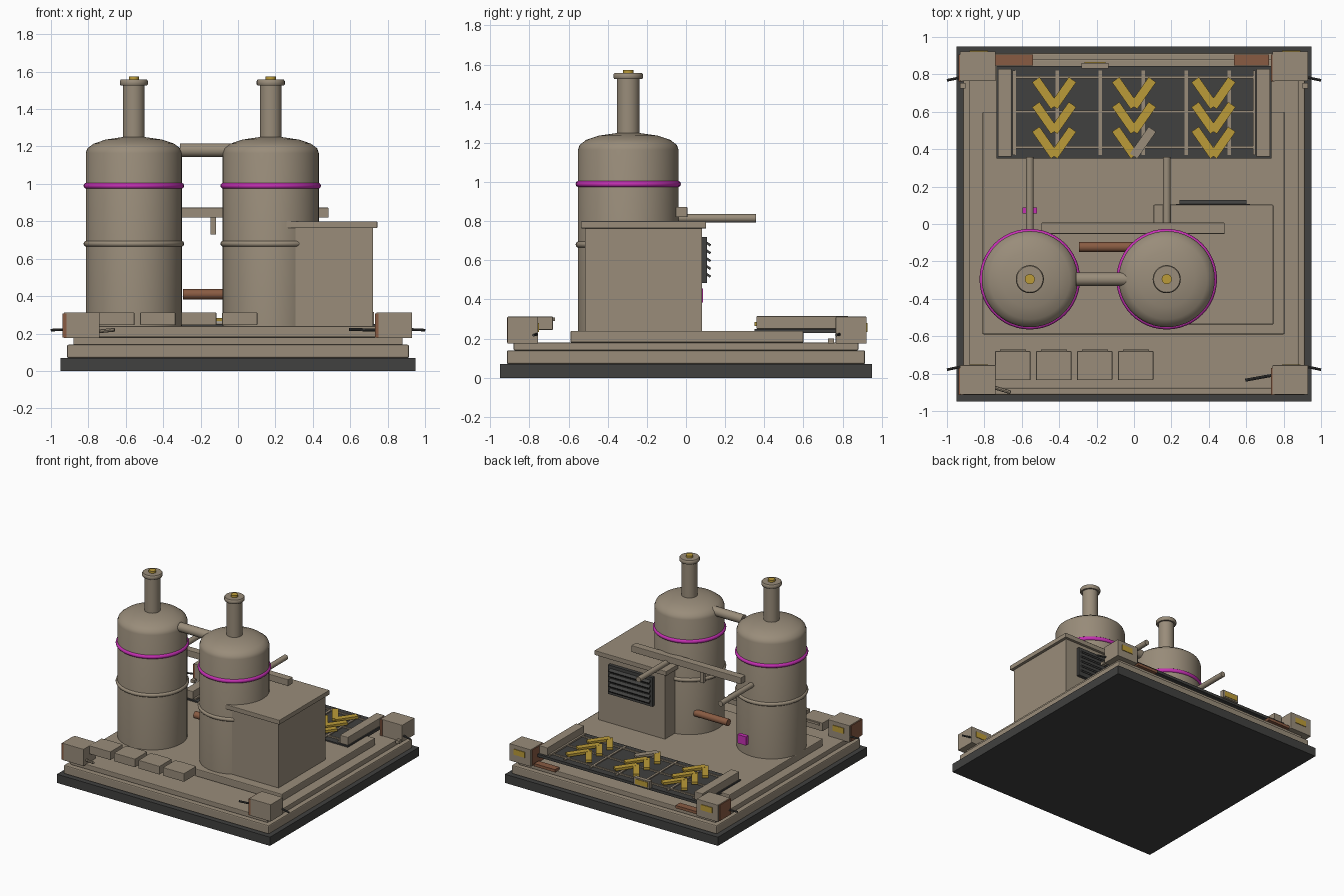
import bpy, bmesh, math
from mathutils import Vector

if "Cube" in bpy.data.objects:
    bpy.data.objects.remove(bpy.data.objects["Cube"], do_unlink=True)


def material(name, color):
    m = bpy.data.materials.new(name)
    m.use_nodes = True
    m.diffuse_color = (*color, 1)
    m.node_tree.nodes["Principled BSDF"].inputs["Base Color"].default_value = (*color, 1)
    return m


TAUPE = material("taupe paint", (0.32, 0.265, 0.195))
DARK = material("dark grey metal", (0.052, 0.052, 0.05))
GOLD = material("hazard yellow", (0.50, 0.33, 0.04))
MAGENTA = material("magenta trim", (0.56, 0.03, 0.45))
RUST = material("rusty brown", (0.25, 0.105, 0.055))


def finish(name, bm, mat, smooth=False, bevel=0):
    mesh = bpy.data.meshes.new(name)
    bmesh.ops.recalc_face_normals(bm, faces=bm.faces)
    bm.to_mesh(mesh)
    bm.free()
    mesh.materials.append(mat)
    ob = bpy.data.objects.new(name, mesh)
    bpy.context.collection.objects.link(ob)
    if bevel:
        mod = ob.modifiers.new("soft_edges", "BEVEL")
        mod.width, mod.segments = bevel, 2
    if smooth:
        bpy.ops.object.select_all(action="DESELECT")
        ob.select_set(True)
        bpy.context.view_layer.objects.active = ob
        bpy.ops.object.shade_smooth_by_angle(angle=math.radians(40))
    return ob


def box(name, x, y, z, mat=TAUPE, bevel=0):
    """Box from its (low, high) extents on each axis."""
    bm = bmesh.new()
    bmesh.ops.create_cube(bm, size=1)
    for v in bm.verts:
        v.co = [(a + b) / 2 + c * (b - a) for (a, b), c in zip((x, y, z), v.co)]
    return finish(name, bm, mat, bevel=bevel)


def rod(name, a, b, r, mat=TAUPE, sides=20):
    a, b = Vector(a), Vector(b)
    bm = bmesh.new()
    bmesh.ops.create_cone(bm, cap_ends=True, segments=sides, radius1=r, radius2=r, depth=(b - a).length)
    ob = finish(name, bm, mat, smooth=True)
    ob.location = (a + b) / 2
    ob.rotation_euler = (b - a).to_track_quat("Z", "Y").to_euler()
    return ob


def lathe(name, x, y, profile, mat=TAUPE, closed=False):
    """Spin an (r, z) profile about a vertical axis."""
    bm = bmesh.new()
    vs = [bm.verts.new((r, 0, z)) for r, z in profile]
    es = [bm.edges.new(p) for p in zip(vs, vs[1:])]
    if closed:
        es.append(bm.edges.new((vs[-1], vs[0])))
    bmesh.ops.spin(bm, geom=vs + es, cent=(0, 0, 0), axis=(0, 0, 1), angle=math.tau, steps=48)
    bmesh.ops.remove_doubles(bm, verts=bm.verts, dist=0.0005)
    ob = finish(name, bm, mat, smooth=True)
    ob.location = (x, y, 0)
    return ob


def hoop(name, x, y, z, mat):
    ring = [math.tau * i / 10 for i in range(10)]
    lathe(name, x, y, [(0.254 + 0.015 * math.cos(t), z + 0.016 * math.sin(t)) for t in ring], mat, True)


# Stepped foundation
box("base_plate", (-0.95, 0.95), (-0.95, 0.95), (0, 0.07), DARK)
box("lower_step", (-0.915, 0.915), (-0.915, 0.915), (0.07, 0.14), bevel=0.008)
box("upper_step", (-0.88, 0.88), (-0.88, 0.88), (0.14, 0.18), bevel=0.005)
box("floor_slab", (-0.81, 0.805), (-0.59, 0.6), (0.18, 0.24), bevel=0.006)

# Twin tanks with stacks, hoops and outlet pipes
TANK_Y = -0.295
for side, x in (("right", -0.557), ("left", 0.175)):
    lathe(side + "_tank", x, TANK_Y, [(0, 0.2), (0.257, 0.2), (0.257, 1.165), (0.248, 1.19),
                                      (0.215, 1.215), (0.15, 1.237), (0.06, 1.25), (0, 1.25)])
    rod(side + "_stack", (x, TANK_Y, 1.2), (x, TANK_Y, 1.54), 0.058, sides=32)
    lathe(side + "_stack_cap", x, TANK_Y, [(0, 1.525), (0.07, 1.525), (0.075, 1.532),
                                           (0.075, 1.55), (0.07, 1.557), (0, 1.557)])
    rod(side + "_stack_plug", (x, TANK_Y, 1.55), (x, TANK_Y, 1.573), 0.027, GOLD)
    hoop(side + "_upper_hoop", x, TANK_Y, 0.99, MAGENTA)
    hoop(side + "_lower_hoop", x, TANK_Y, 0.68, TAUPE)
    rod(side + "_outlet_pipe", (x, -0.06, 0.815), (x, 0.358, 0.815), 0.021)
rod("upper_link_pipe", (-0.31, TANK_Y, 1.18), (-0.02, TANK_Y, 1.18), 0.036)
rod("rusty_link_pipe", (-0.295, -0.123, 0.41), (0, -0.123, 0.41), 0.027, RUST)
box("pipe_beam", (-0.495, 0.485), (-0.053, 0.007), (0.82, 0.873), bevel=0.004)
box("beam_drop", (-0.147, -0.117), (-0.04, -0.01), (0.73, 0.825))
box("valve_box", (-0.597, -0.519), (0.055, 0.088), (0.385, 0.455), MAGENTA)

# Machine house with louvred vent
box("house_walls", (0.13, 0.722), (-0.515, 0.082), (0.22, 0.77))
box("house_roof", (0.105, 0.745), (-0.537, 0.103), (0.763, 0.80), bevel=0.004)
box("vent_back", (0.225, 0.62), (0.08, 0.108), (0.485, 0.72), DARK)
for i in range(5):
    z = 0.525 + i * 0.04
    slat = box("vent_slat", (-0.18, 0.18), (-0.016, 0.016), (-0.006, 0.006), DARK)
    slat.location = (0.4225, 0.112, z)
    slat.rotation_euler.x = math.radians(-35)

# Conveyor with grid bars, end rails and chevrons
box("conveyor_bed", (-0.735, 0.735), (0.35, 0.845), (0.228, 0.25), DARK)
for s in (-1, 1):
    box("conveyor_rail", sorted((s * 0.655, s * 0.728)), (0.36, 0.83), (0.25, 0.315), bevel=0.004)
    box("rail_strip", sorted((s * 0.635, s * 0.65)), (0.37, 0.82), (0.25, 0.262))
for i in range(6):
    x = -0.64 + i * 0.23
    box("grid_crossbar", (x - 0.009, x + 0.009), (0.37, 0.82), (0.25, 0.258))
for y in (0.41, 0.6, 0.785):
    box("grid_long_bar", (-0.65, 0.65), (y - 0.007, y + 0.007), (0.25, 0.26))
for col, x in enumerate((-0.427, 0, 0.425)):
    for row, tip in enumerate((0.35, 0.482, 0.615)):
        for s in (-1, 1):
            worn = col == 1 and row == 0 and s == 1
            arm = box("chevron_arm", (-0.0875, 0.0875), (-0.024, 0.024), (-0.01, 0.01),
                      TAUPE if worn else GOLD)
            arm.location = (x + s * 0.048, tip + 0.085, 0.274 + s * 0.0005)
            arm.rotation_euler.z = s * math.radians(55)
box("conveyor_control", (-0.28, -0.137), (0.832, 0.862), (0.245, 0.305))
box("control_label", (-0.265, -0.152), (0.86, 0.866), (0.255, 0.295), GOLD)

# Corner blocks with side panels, labels and cables
for sx in (-1, 1):
    for y0, y1 in ((-0.912, -0.755), (0.765, 0.922)):
        x0, x1 = sorted((sx * 0.74, sx * 0.93))
        mid = (y0 + y1) / 2
        box("corner_block", (x0, x1), (y0, y1), (0.175, 0.312), bevel=0.003)
        box("corner_panel", (x0 - 0.007, x0 + 0.012), (y0 - 0.002, y1 - 0.015), (0.18, 0.308), RUST)
        box("corner_label", (x0 + 0.05, x1 - 0.04), (y1, y1 + 0.005), (0.235, 0.28), GOLD)
        yc = y0 + 0.015 if y0 > 0 else y1 - 0.012
        rod("corner_cable", (sx * 0.92, yc + 0.005, 0.222), (sx, yc - 0.012, 0.218), 0.007, DARK, 8)
    box("corner_clip", sorted((sx * 0.9, sx * 0.93)), (0.725, 0.755), (0.175, 0.2))
rod("loose_cable", (0.595, -0.835, 0.222), (0.745, -0.808, 0.218), 0.008, DARK, 8)
rod("loose_bracket", (-0.76, -0.87, 0.21), (-0.66, -0.9, 0.22), 0.01, TAUPE, 8)

# Crates along the front and plates at the back
for i in range(4):
    x = -0.742 + i * 0.219
    box("front_crate", (x, x + 0.188), (-0.835, -0.68), (0.245, 0.312), bevel=0.003)
    box("crate_hinge", (x + 0.025, x + 0.165), (-0.683, -0.67), (0.29, 0.308))
for x0, x1 in ((-0.742, -0.54), (0.535, 0.722)):
    box("rusty_plate", (x0, x1), (0.848, 0.905), (0.178, 0.2), RUST)
